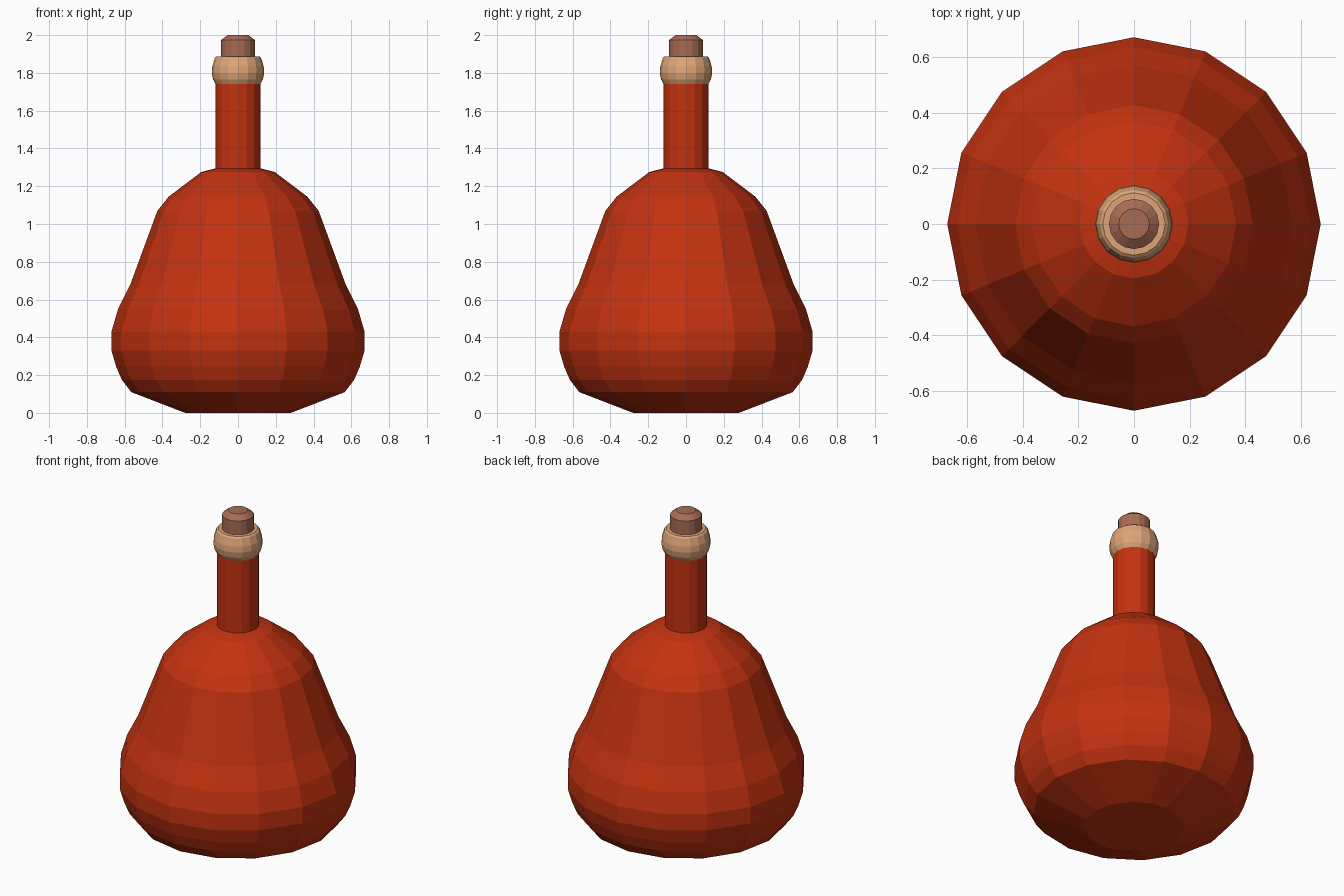
import bpy, math

if "Cube" in bpy.data.objects:
    bpy.data.objects.remove(bpy.data.objects["Cube"])


def material(name, rgb):
    m = bpy.data.materials.new(name)
    m.diffuse_color = (*rgb, 1)
    m.use_nodes = True
    m.node_tree.nodes["Principled BSDF"].inputs["Base Color"].default_value = m.diffuse_color
    return m


def lathe(name, profile, sides, mat):
    """Revolve (radius, height) points around z, capping both ends."""
    verts, faces = [], []
    for r, z in profile:
        for i in range(sides):
            a = 2 * math.pi * i / sides
            verts.append((r * math.cos(a), r * math.sin(a), z))
    for k in range(len(profile) - 1):
        for i in range(sides):
            j = (i + 1) % sides
            a, b = k * sides, (k + 1) * sides
            faces.append((a + i, a + j, b + j, b + i))
    faces.append(tuple(reversed(range(sides))))
    faces.append(tuple(range((len(profile) - 1) * sides, len(profile) * sides)))
    mesh = bpy.data.meshes.new(name)
    mesh.from_pydata(verts, [], faces)
    mesh.materials.append(mat)
    obj = bpy.data.objects.new(name, mesh)
    bpy.context.collection.objects.link(obj)
    return obj


red = material("red glass", (0.55, 0.032, 0.005))
tan = material("tan lip", (0.73, 0.38, 0.19))
brown = material("brown cork", (0.39, 0.15, 0.09))

# Pear-shaped body and straight neck
lathe("bottle_body", [(0.28, 0), (0.565, 0.11), (0.615, 0.175), (0.645, 0.245),
                      (0.67, 0.33), (0.67, 0.43), (0.635, 0.55), (0.57, 0.68),
                      (0.46, 0.98), (0.427, 1.07), (0.367, 1.145),
                      (0.195, 1.275), (0.118, 1.295)], 16, red)
lathe("bottle_neck", [(0.118, 1.29), (0.118, 1.76)], 16, red)

# Rounded lip around the mouth
lathe("bottle_lip", [(0.118, 1.74), (0.132, 1.765), (0.139, 1.80), (0.136, 1.835),
                     (0.122, 1.88), (0.112, 1.888), (0.085, 1.888)], 16, tan)

# Cork with a chamfered top
lathe("cork", [(0.09, 1.86), (0.09, 1.973), (0.055, 2.0)], 16, brown)
